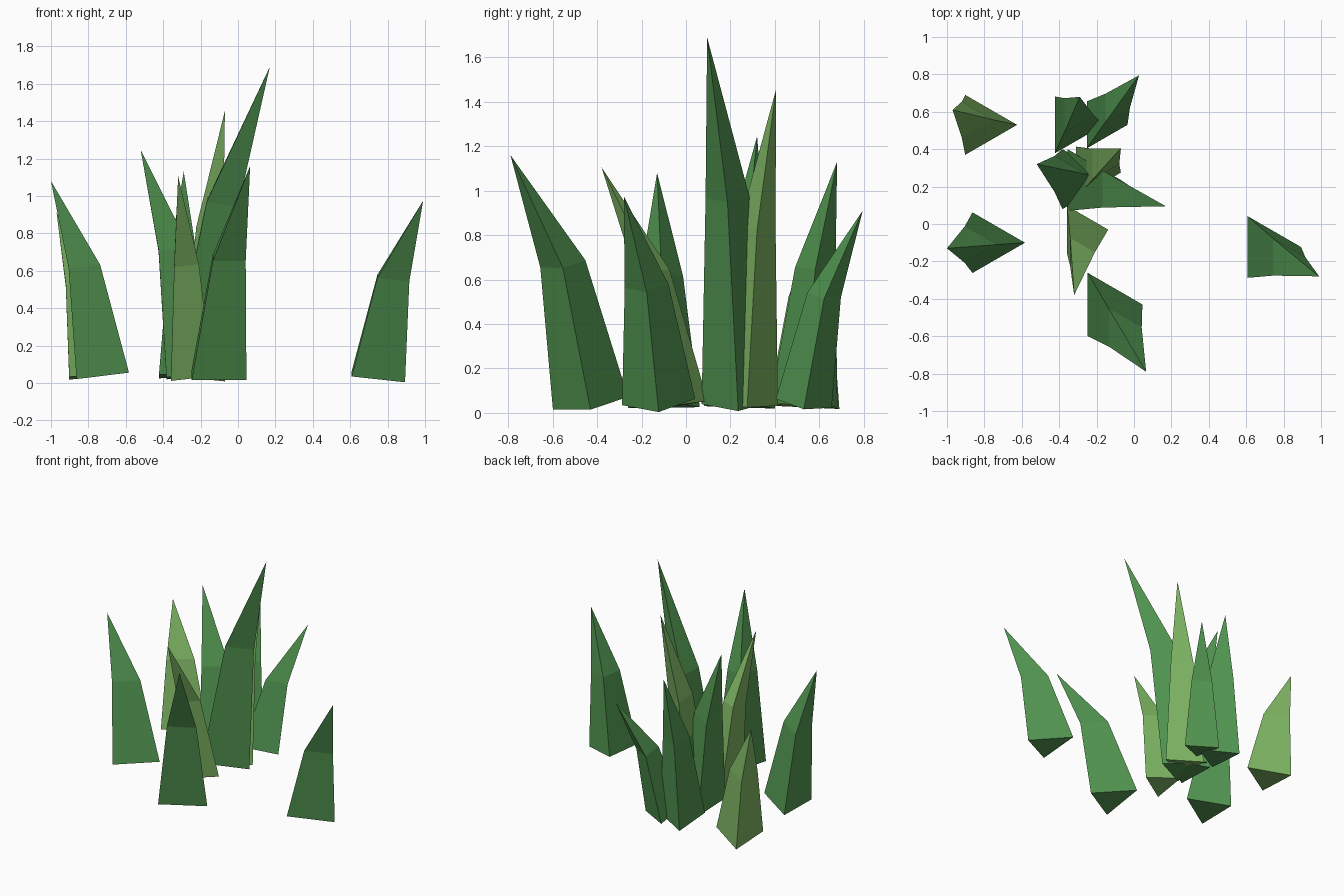
import bpy, bmesh, math
from mathutils import Vector

if "Cube" in bpy.data.objects:
    bpy.data.objects.remove(bpy.data.objects["Cube"])


def material(name, rgb):
    m = bpy.data.materials.new(name)
    lin = [((c / 255 + 0.055) / 1.055) ** 2.4 for c in rgb]
    m.diffuse_color = (*lin, 1)
    m.use_nodes = True
    m.node_tree.nodes["Principled BSDF"].inputs["Base Color"].default_value = m.diffuse_color
    return m


GREEN = material("grass green", (83, 151, 82))
LIGHT = material("light yellow green", (126, 181, 99))


def blade(name, mat, base, radius, tip):
    """Three-sided spike: base ring, smaller ring bent along the lean, pointed tip."""
    root = Vector((*base, 0.034))
    reach = Vector(tip) - root
    slope = reach.xy / reach.z * 0.52          # tilt of the rings
    bend = Vector((reach.x * 0.345, reach.y * 0.345, reach.z * 0.56))
    bm = bmesh.new()

    def ring(centre, r):
        verts = []
        for i in range(3):
            a = i * math.tau / 3
            d = Vector((r * math.cos(a), r * math.sin(a)))
            verts.append(bm.verts.new(centre + Vector((d.x, d.y, -slope.dot(d)))))
        return verts

    low = ring(root, radius)
    mid = ring(root + bend, radius * 0.6)
    top = bm.verts.new(tip)
    bm.faces.new(low[::-1])
    for i in range(3):
        j = (i + 1) % 3
        bm.faces.new((low[i], low[j], mid[j], mid[i]))
        bm.faces.new((mid[i], mid[j], top))
    bmesh.ops.recalc_face_normals(bm, faces=bm.faces)
    me = bpy.data.meshes.new(name)
    bm.to_mesh(me)
    bm.free()
    me.materials.append(mat)
    bpy.context.collection.objects.link(bpy.data.objects.new(name, me))


# Blades: colour, base centre, base radius, tip
blades = [
    (LIGHT, (-0.81, 0.53), 0.185, (-0.97, 0.61, 0.91)),
    (GREEN, (-0.77, -0.10), 0.187, (-1.00, -0.13, 1.08)),
    (GREEN, (0.703, -0.123), 0.19, (0.99, -0.28, 0.975)),
    (GREEN, (-0.15, -0.43), 0.195, (0.065, -0.79, 1.16)),
    (GREEN, (-0.18, 0.53), 0.145, (0.027, 0.795, 0.91)),
    (GREEN, (-0.335, 0.53), 0.175, (-0.29, 0.68, 1.13)),
    (GREEN, (-0.29, 0.24), 0.185, (-0.52, 0.32, 1.245)),
    (GREEN, (-0.26, 0.235), 0.19, (0.17, 0.095, 1.69)),
    (LIGHT, (-0.23, 0.275), 0.16, (-0.07, 0.405, 1.455)),
    (LIGHT, (-0.285, -0.03), 0.147, (-0.32, -0.38, 1.105)),
]
for n, (mat, base, radius, tip) in enumerate(blades, 1):
    blade(f"grass_blade_{n:02d}", mat, base, radius, tip)
